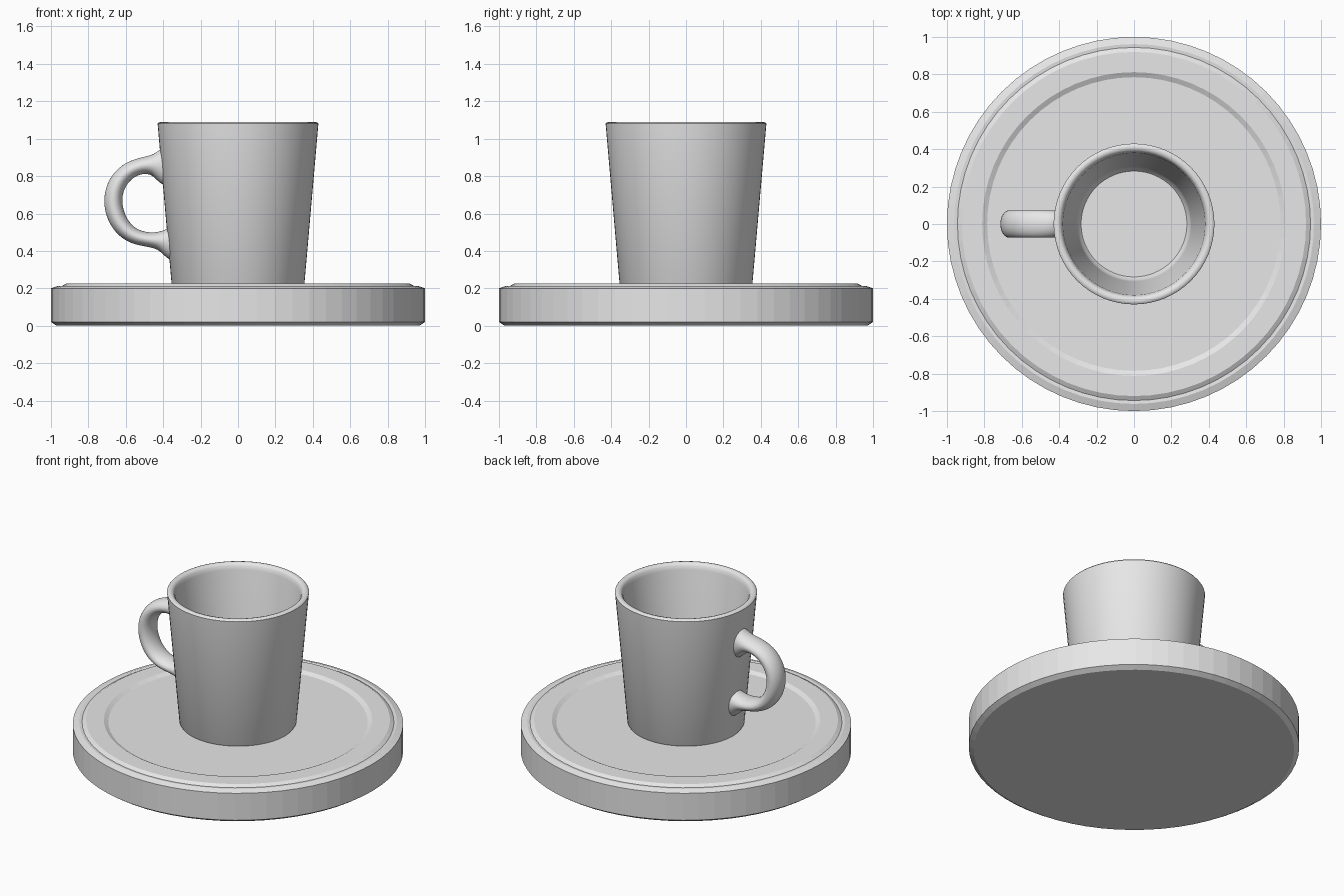
import bpy
import bmesh
import math
from mathutils import Vector

cube = bpy.data.objects.get("Cube")
if cube:
    bpy.data.objects.remove(cube, do_unlink=True)

# Single plain ceramic colour
GREY = (0.8, 0.8, 0.8, 1.0)
ceramic = bpy.data.materials.new("light_grey_ceramic")
ceramic.use_nodes = True
ceramic.diffuse_color = GREY
ceramic.node_tree.nodes["Principled BSDF"].inputs["Base Color"].default_value = GREY


def add_object(name, bm, smooth_angle=None):
    bmesh.ops.recalc_face_normals(bm, faces=bm.faces)
    mesh = bpy.data.meshes.new(name)
    bm.to_mesh(mesh)
    bm.free()
    mesh.materials.append(ceramic)
    obj = bpy.data.objects.new(name, mesh)
    bpy.context.collection.objects.link(obj)
    if smooth_angle:
        bpy.ops.object.select_all(action="DESELECT")
        obj.select_set(True)
        bpy.context.view_layer.objects.active = obj
        bpy.ops.object.shade_smooth_by_angle(angle=math.radians(smooth_angle))
    return obj


def lathe(name, profile, steps, smooth_angle=None):
    """Revolve an (r, z) profile about the z axis."""
    bm = bmesh.new()
    verts = [bm.verts.new((r, 0, z)) for r, z in profile]
    edges = [bm.edges.new(pair) for pair in zip(verts, verts[1:])]
    bmesh.ops.spin(bm, geom=verts + edges, cent=(0, 0, 0), axis=(0, 0, 1),
                   angle=math.tau, steps=steps)
    bmesh.ops.remove_doubles(bm, verts=bm.verts, dist=0.0005)
    return add_object(name, bm, smooth_angle)


def loft(name, path, half_width, sides=16):
    """Sweep an oval along (x, z, half thickness) points in the xz plane."""
    bm = bmesh.new()
    rings = []
    last = len(path) - 1
    for i, (x, z, thick) in enumerate(path):
        before, after = path[max(i - 1, 0)], path[min(i + 1, last)]
        along = Vector((after[0] - before[0], 0, after[1] - before[1]))
        if i in (0, last):
            along.z = 0
        normal = along.normalized().cross(Vector((0, 1, 0)))
        ring = []
        for k in range(sides):
            a = math.tau * k / sides
            across = Vector((0, half_width * math.sin(a), 0))
            ring.append(bm.verts.new(Vector((x, 0, z)) + normal * thick * math.cos(a) + across))
        rings.append(ring)
    for a, b in zip(rings, rings[1:]):
        for k in range(sides):
            n = (k + 1) % sides
            bm.faces.new((a[k], a[n], b[n], b[k]))
    return add_object(name, bm, 180)


# Thick saucer with a stepped rim and a shallow recess
lathe("saucer", [
    (0, 0), (0.97, 0), (1, 0.02), (1, 0.2), (0.962, 0.213), (0.944, 0.211),
    (0.92, 0.225), (0.812, 0.225), (0.785, 0.211), (0, 0.211),
], 64)

# Tapered cup with rounded lip and hollow inside
lathe("cup", [
    (0, 0.205), (0.345, 0.205), (0.355, 0.222), (0.429, 1.07), (0.43, 1.08),
    (0.424, 1.087), (0.41, 1.09), (0.396, 1.086), (0.387, 1.075), (0.38, 1.05),
    (0.307, 0.32), (0.3, 0.285), (0.283, 0.265), (0, 0.265),
], 64, 40)

# Looped handle that flares where it meets the cup
handle = loft("handle", [
    (-0.385, 0.855, 0.115), (-0.425, 0.856, 0.085), (-0.46, 0.86, 0.052),
    (-0.52, 0.857, 0.044), (-0.593, 0.828, 0.047), (-0.648, 0.765, 0.05),
    (-0.672, 0.685, 0.051), (-0.66, 0.595, 0.051), (-0.615, 0.517, 0.048),
    (-0.55, 0.473, 0.042), (-0.48, 0.46, 0.038), (-0.42, 0.455, 0.048),
    (-0.385, 0.45, 0.075), (-0.35, 0.44, 0.1),
], 0.075)
smoothing = handle.modifiers.new("smoothing", "SUBSURF")
smoothing.levels = smoothing.render_levels = 2
